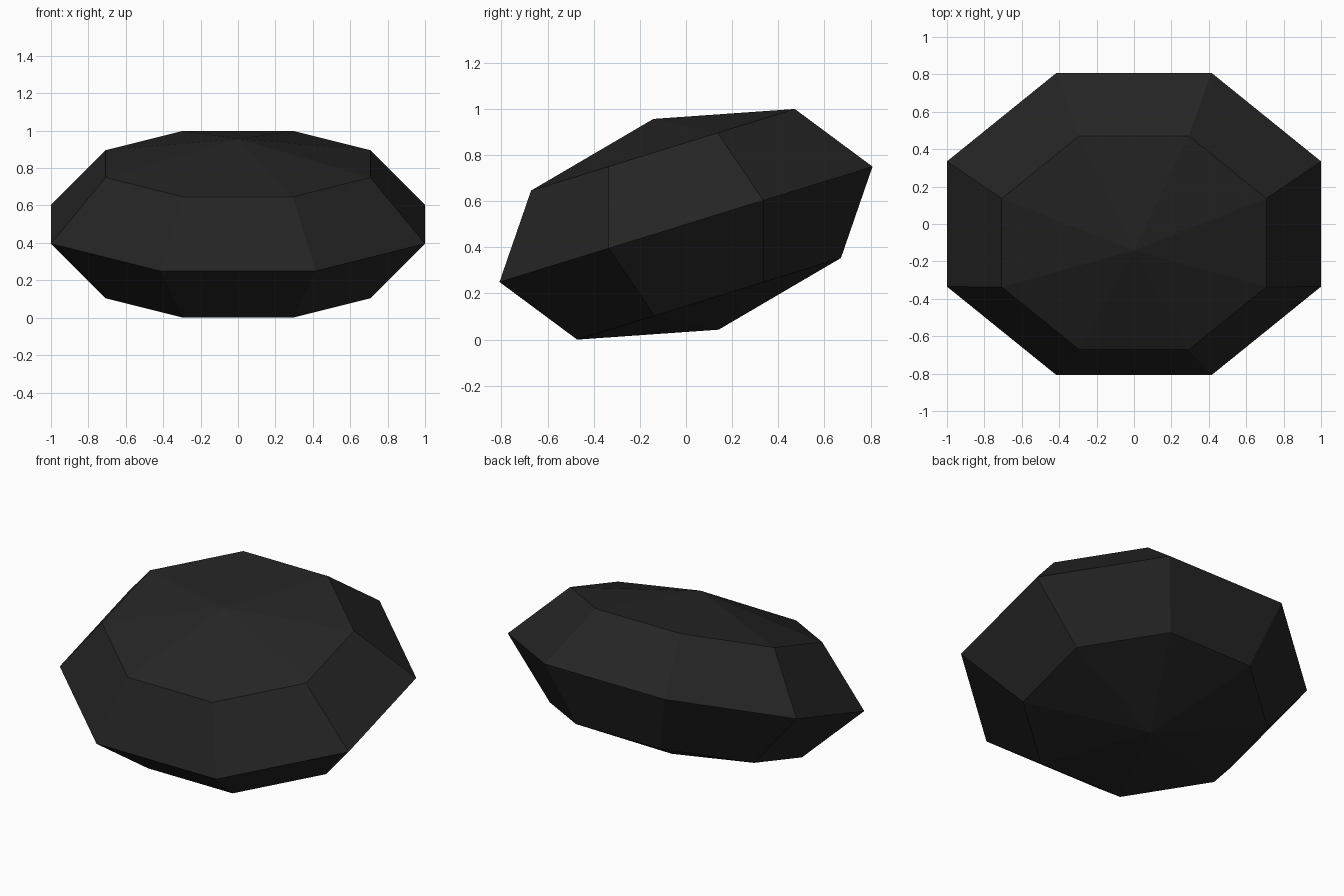
import bpy, bmesh, math
from mathutils import Matrix, Vector

if "Cube" in bpy.data.objects:
    bpy.data.objects.remove(bpy.data.objects["Cube"])

# Dark stone colour
mat = bpy.data.materials.new("charcoal")
mat.diffuse_color = (0.018, 0.018, 0.018, 1)
mat.use_nodes = True
mat.node_tree.nodes["Principled BSDF"].inputs["Base Color"].default_value = mat.diffuse_color

# Pebble: coarse eight-sided sphere, flattened, then tilted up at the back
bm = bmesh.new()
bmesh.ops.create_uvsphere(bm, u_segments=8, v_segments=4, radius=1)
r = 1 / math.cos(math.pi / 8)
turn = Matrix.Rotation(math.pi / 8, 4, 'Z')
squash = Matrix.Diagonal((r, 0.846, 0.478, 1))
squash[1][1] = 0.846 / math.cos(math.pi / 8)
tilt = Matrix.Rotation(0.3, 4, 'X')
bm.transform(tilt @ squash @ turn)

# Rest it on the ground
low = min(v.co.z for v in bm.verts)
bmesh.ops.translate(bm, verts=bm.verts, vec=Vector((0, 0, -low)))
bmesh.ops.recalc_face_normals(bm, faces=bm.faces)

mesh = bpy.data.meshes.new("pebble")
bm.to_mesh(mesh)
bm.free()
mesh.materials.append(mat)
bpy.context.collection.objects.link(bpy.data.objects.new("pebble", mesh))
